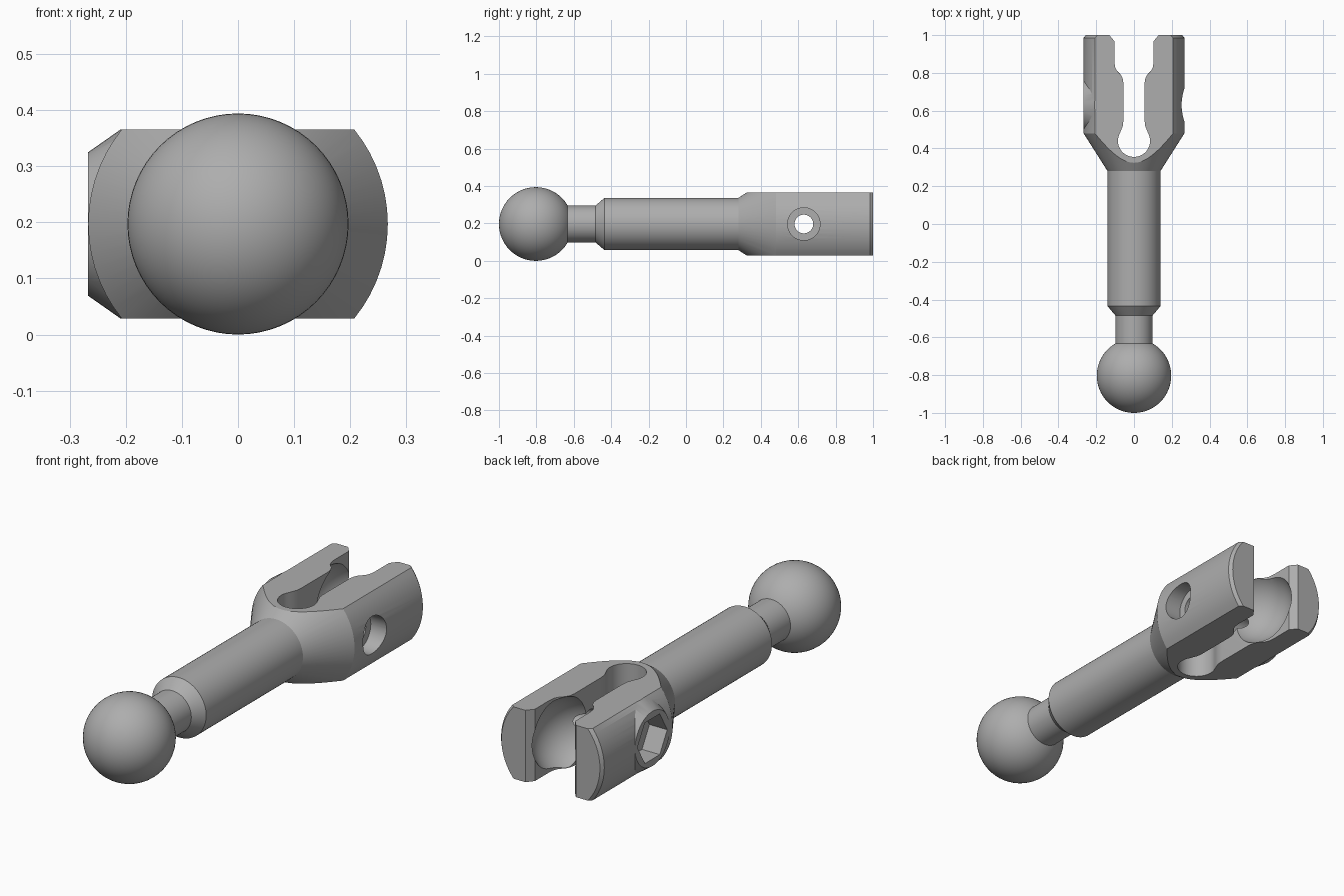
import bpy, bmesh, math
from mathutils import Matrix, Vector

cube = bpy.data.objects.get("Cube")
if cube:
    bpy.data.objects.remove(cube, do_unlink=True)

AXIS = 0.197      # height of the long axis
PIN = 0.63        # y of the cross bolt
SOCKET = 0.83     # y of the ball seat

grey = bpy.data.materials.new("plain_grey")
grey.use_nodes = True
colour = (0.42, 0.42, 0.42, 1)
grey.diffuse_color = colour
grey.node_tree.nodes["Principled BSDF"].inputs["Base Color"].default_value = colour


def finish(name, bm):
    bmesh.ops.recalc_face_normals(bm, faces=bm.faces)
    mesh = bpy.data.meshes.new(name)
    bm.to_mesh(mesh)
    bm.free()
    mesh.materials.append(grey)
    obj = bpy.data.objects.new(name, mesh)
    bpy.context.collection.objects.link(obj)
    return obj


def lathe(name, profile, sides=64):
    """Turn (radius, y) points about the long axis."""
    bm = bmesh.new()
    rings = []
    for r, y in profile:
        angles = [math.tau * i / sides for i in range(sides)]
        rings.append([bm.verts.new((r * math.cos(a), y, AXIS + r * math.sin(a))) for a in angles])
    for low, high in zip(rings, rings[1:]):
        for i in range(sides):
            j = (i + 1) % sides
            bm.faces.new((low[i], low[j], high[j], high[i]))
    bm.faces.new(rings[0])
    bm.faces.new(rings[-1])
    return finish(name, bm)


def cross_cone(name, x1, r1, x2, r2, sides=48):
    """Cone or prism lying along x through the bolt centre."""
    bm = bmesh.new()
    place = Matrix.Translation(((x1 + x2) / 2, PIN, AXIS)) @ Matrix.Rotation(math.pi / 2, 4, "Y")
    bmesh.ops.create_cone(bm, cap_ends=True, segments=sides, radius1=r1, radius2=r2,
                          depth=x2 - x1, matrix=place)
    return finish(name, bm)


def sphere(name, r, y):
    bm = bmesh.new()
    place = Matrix.Translation((0, y, AXIS)) @ Matrix.Rotation(math.pi / 2, 4, "X")
    bmesh.ops.create_uvsphere(bm, u_segments=64, v_segments=32, radius=r, matrix=place)
    return finish(name, bm)


def combine(target, tool, operation):
    tool.hide_render = True
    mod = target.modifiers.new("combine", "BOOLEAN")
    mod.operation = operation
    mod.solver = "EXACT"
    mod.object = tool
    activate(target)
    bpy.ops.object.modifier_apply(modifier=mod.name)
    bpy.data.objects.remove(tool, do_unlink=True)


def activate(obj):
    bpy.ops.object.select_all(action="DESELECT")
    obj.select_set(True)
    bpy.context.view_layer.objects.active = obj


# Turned link: neck, shoulder, shaft, flare and fork blank
link = lathe("link_body", [(0.098, -0.69), (0.098, -0.485), (0.14, -0.435), (0.14, 0.28),
                           (0.267, 0.48), (0.267, 0.985), (0.255, 1.0)])

# Raised seat for the hexagonal recess
combine(link, cross_cone("recess_boss", -0.267, 0.128, -0.19, 0.182), "UNION")

# Flat top and bottom of the fork
bm = bmesh.new()
bmesh.ops.create_cube(bm, size=1, matrix=Matrix.Translation((0, 0, AXIS)) @ Matrix.Diagonal((2, 4, 0.336, 1)))
combine(link, finish("flat_slab", bm), "INTERSECT")

# Keyhole slot with a flared mouth
half = []
for i in range(1, 13):
    a = math.radians(-90 + i * 10)
    half.append((0.085 * math.cos(a), 0.44 + 0.085 * math.sin(a)))
half += [(0.068, 0.497), (0.059, 0.52), (0.056, 0.55), (0.056, 0.745), (0.06, 0.77),
         (0.07, 0.79), (0.09, 0.81), (0.1, 0.83), (0.104, 0.86), (0.104, 0.968), (0.147, 1.02)]
outline = [(0, 0.355)] + half + [(-x, y) for x, y in reversed(half)]
bm = bmesh.new()
base = bm.faces.new([bm.verts.new((x, y, -0.1)) for x, y in outline])
sides = bmesh.ops.extrude_face_region(bm, geom=[base])["geom"]
bmesh.ops.translate(bm, vec=Vector((0, 0, 0.6)),
                    verts=[v for v in sides if isinstance(v, bmesh.types.BMVert)])
combine(link, finish("slot", bm), "DIFFERENCE")

# Ball seat between the arms
combine(link, sphere("ball_seat", 0.185, SOCKET), "DIFFERENCE")

# Bolt hole, round counterbore and hexagonal recess
combine(link, cross_cone("bolt_hole", -0.4, 0.05, 0.4, 0.05), "DIFFERENCE")
combine(link, cross_cone("counterbore", 0.185, 0.087, 0.4, 0.087), "DIFFERENCE")
combine(link, cross_cone("hex_recess", -0.4, 0.11, -0.175, 0.11, 6), "DIFFERENCE")

# Ball end
ball = sphere("ball", 0.197, -0.803)

for obj in (link, ball):
    activate(obj)
    bpy.ops.object.shade_smooth_by_angle(angle=math.radians(25))
